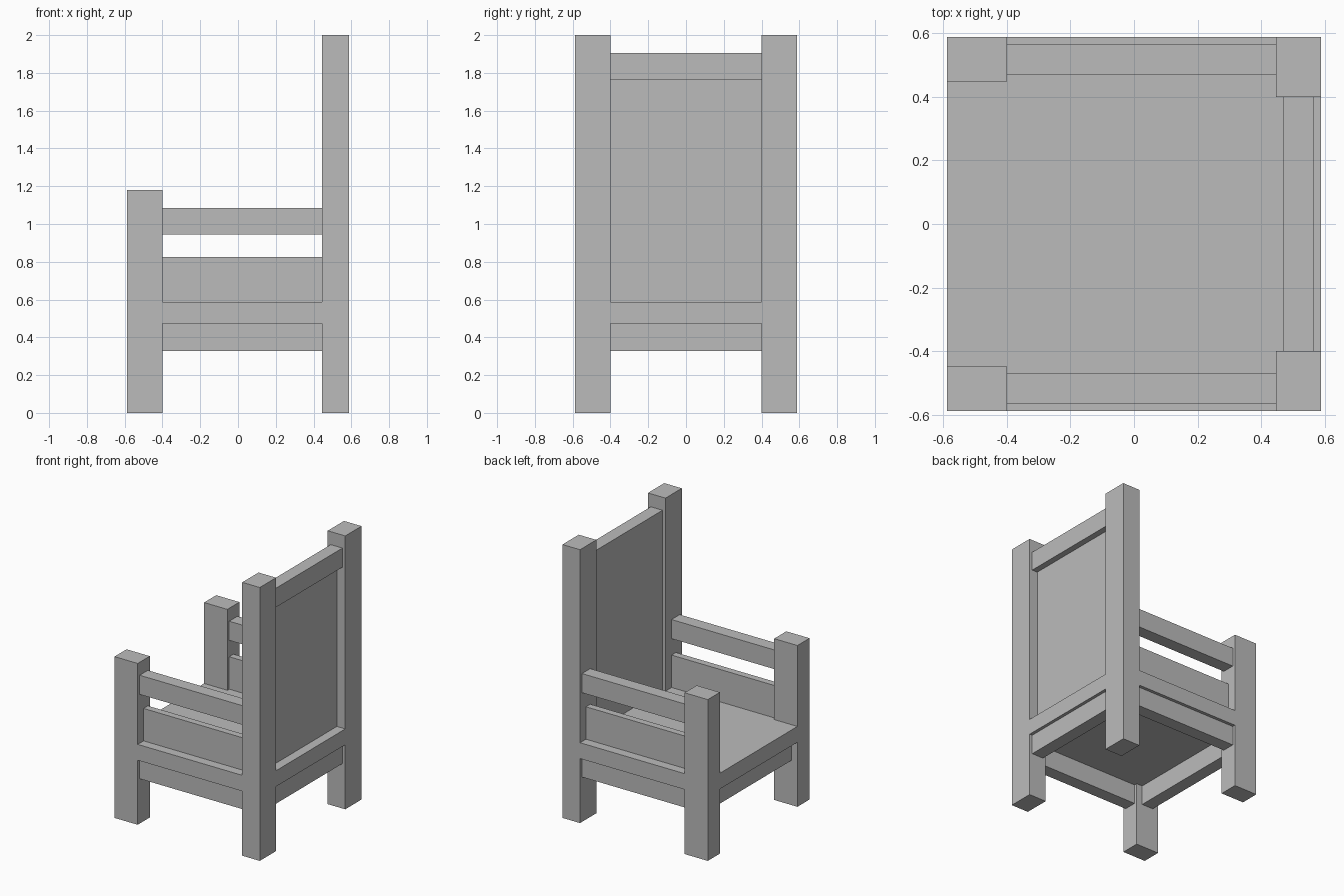
import bpy, bmesh

if "Cube" in bpy.data.objects:
    bpy.data.objects.remove(bpy.data.objects["Cube"])

H = 0.588                  # half width and half depth of the footprint
FX, FY = -0.40, 0.448      # inner edges of front posts
BX, BY = 0.446, 0.40       # inner edges of back posts
IN, OUT, PANEL = 0.47, 0.565, 0.52   # rail inner / outer face, panel outer face
Z0, Z1, SEAT = 0.328, 0.472, 0.588   # apron bottom, seat bottom, seat top

grey = bpy.data.materials.new("dark_grey")
grey.diffuse_color = (0.5, 0.5, 0.5, 1)
grey.use_nodes = True
grey.node_tree.nodes["Principled BSDF"].inputs["Base Color"].default_value = grey.diffuse_color


def prism(name, outline, z0, z1):
    """Extrude a counter-clockwise outline from z0 to z1."""
    bm = bmesh.new()
    face = bm.faces.new([bm.verts.new((x, y, z0)) for x, y in outline])
    ext = bmesh.ops.extrude_face_region(bm, geom=[face], use_keep_orig=True)
    for v in ext["geom"]:
        if isinstance(v, bmesh.types.BMVert):
            v.co.z = z1
    bmesh.ops.recalc_face_normals(bm, faces=bm.faces)
    mesh = bpy.data.meshes.new(name)
    bm.to_mesh(mesh)
    bm.free()
    mesh.materials.append(grey)
    obj = bpy.data.objects.new(name, mesh)
    bpy.context.collection.objects.link(obj)
    return obj


def box(name, x0, x1, y0, y1, z0, z1, mirror=False):
    obj = prism(name, [(x0, y0), (x1, y0), (x1, y1), (x0, y1)], z0, z1)
    if mirror:
        m = obj.modifiers.new("mirror", 'MIRROR')
        m.use_axis = (False, True, False)
    return obj


# Posts
box("front_post", -H, FX, FY, H, 0, 1.18, True)
box("back_post", BX, H, BY, H, 0, 2.0, True)

# Seat slab, notched around the four posts and flush with them
half = [(H, BY), (BX, BY), (BX, H), (FX, H), (FX, FY), (-H, FY)]
prism("seat", [(x, -y) for x, y in reversed(half)] + half, Z1, SEAT)

# Sides: apron, lower panel, arm rail
box("side_apron", FX, BX, IN, OUT, Z0, Z1, True)
box("side_panel", FX, BX, IN, PANEL, SEAT, 0.825, True)
box("arm_rail", FX, BX, IN, OUT, 0.945, 1.085, True)

# Front and back
box("front_apron", -0.542, -0.448, -FY, FY, Z0, Z1)
box("back_apron", IN, OUT, -BY, BY, Z0, Z1)
box("back_panel", IN, PANEL, -BY, BY, SEAT, 1.765)
box("top_rail", IN, OUT, -BY, BY, 1.765, 1.905)
